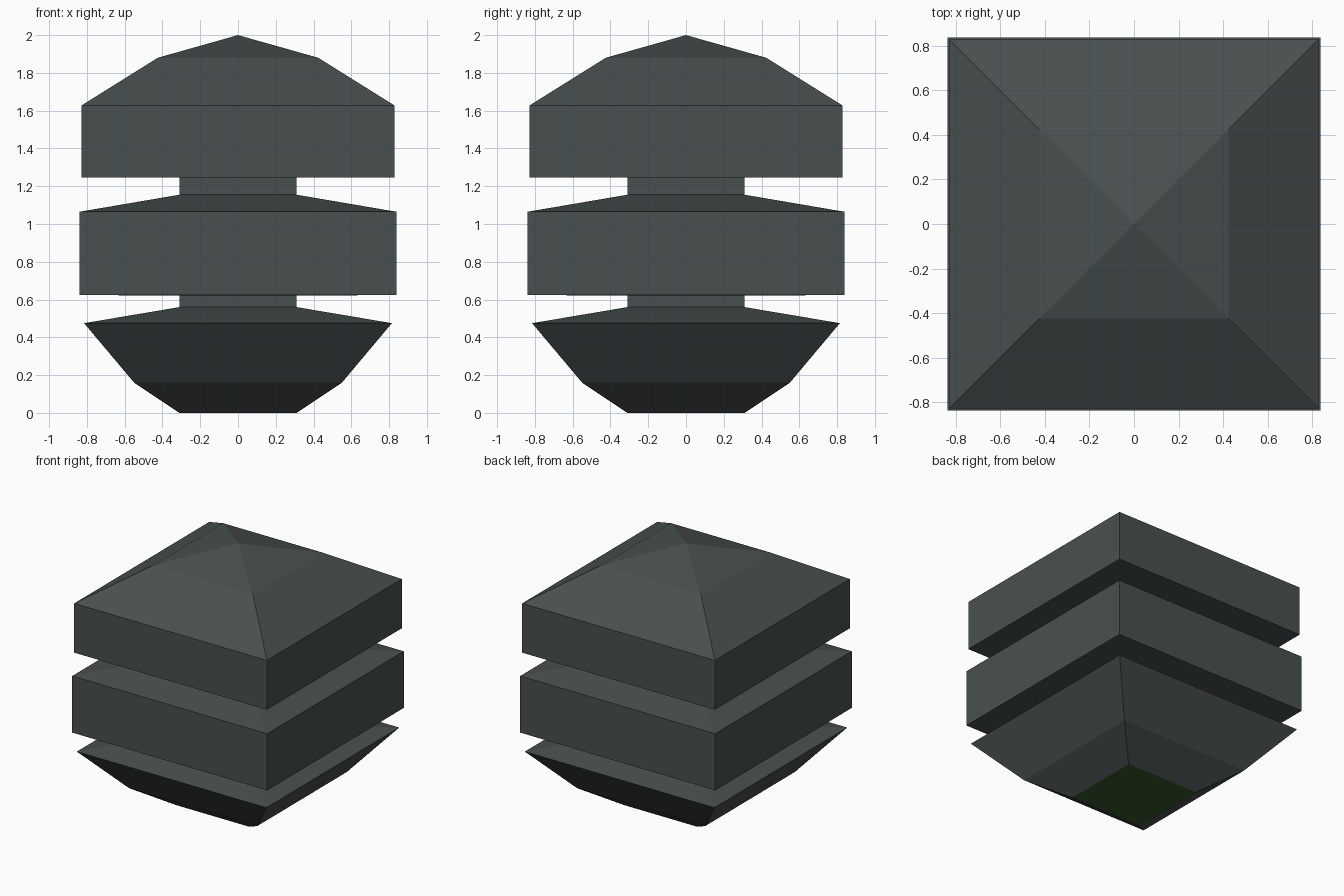
import bpy, bmesh

if "Cube" in bpy.data.objects:
    bpy.data.objects.remove(bpy.data.objects["Cube"])


def material(name, rgb):
    m = bpy.data.materials.new(name)
    m.diffuse_color = (*rgb, 1.0)
    m.use_nodes = True
    m.node_tree.nodes["Principled BSDF"].inputs["Base Color"].default_value = m.diffuse_color
    return m


GREY = material("slate grey", (0.066, 0.078, 0.078))
GREEN = material("dark green", (0.036, 0.100, 0.026))


def square_tier(name, profile):
    """Square rings (half width, z), joined bottom to top; width 0 makes a point."""
    bm = bmesh.new()
    rings = []
    for w, z in profile:
        if w == 0:
            rings.append([bm.verts.new((0, 0, z))] * 4)
        else:
            rings.append([bm.verts.new((x * w, y * w, z))
                          for x, y in ((-1, -1), (1, -1), (1, 1), (-1, 1))])
    for a, b in zip(rings, rings[1:]):
        for i in range(4):
            j = (i + 1) % 4
            quad = [a[i], a[j], b[j], b[i]]
            bm.faces.new(list(dict.fromkeys(quad)))
    # Green underside where the tier stands on the ground
    if profile[0][1] == 0:
        bm.faces.new(rings[0][::-1]).material_index = 1
    me = bpy.data.meshes.new(name)
    bm.to_mesh(me)
    bm.free()
    me.materials.append(GREY)
    me.materials.append(GREEN)
    ob = bpy.data.objects.new(name, me)
    bpy.context.collection.objects.link(ob)
    return ob


# Tapered bowl with the lower neck
square_tier("base_bowl", [(0.31, 0), (0.55, 0.16), (0.815, 0.475),
                          (0.31, 0.56), (0.31, 0.625)])
# Middle block with the upper neck
square_tier("middle_block", [(0.31, 0.625), (0.56, 0.622), (0.838, 0.625),
                             (0.838, 1.065), (0.31, 1.155), (0.31, 1.245)])
# Top block with its two-pitch roof
square_tier("roof_block", [(0.31, 1.245), (0.828, 1.245), (0.828, 1.628),
                           (0.425, 1.88), (0, 2.0)])
